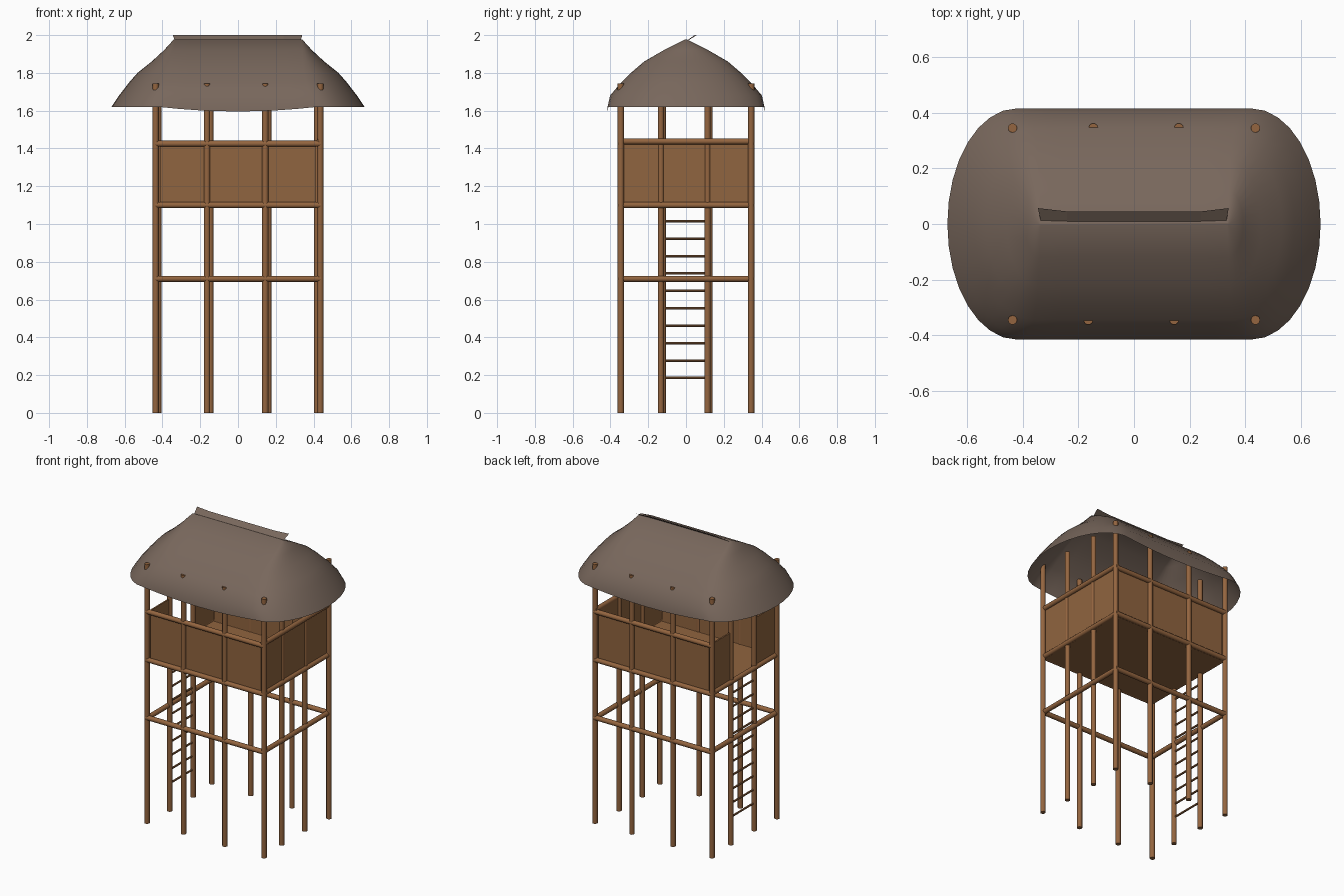
import bpy, math
from mathutils import Vector

if "Cube" in bpy.data.objects:
    bpy.data.objects.remove(bpy.data.objects["Cube"])


def mat(name, rgb):
    m = bpy.data.materials.new(name)
    m.diffuse_color = (*rgb, 1)
    m.use_nodes = True
    m.node_tree.nodes["Principled BSDF"].inputs["Base Color"].default_value = m.diffuse_color
    return m


POLE = mat("pole_wood", (0.296, 0.130, 0.050))
BOARD = mat("board_wood", (0.280, 0.128, 0.050))
THATCH = mat("thatch", (0.188, 0.136, 0.107))


def mesh_object(name, verts, faces, material, smooth=False):
    me = bpy.data.meshes.new(name)
    me.from_pydata(verts, [], faces)
    me.materials.append(material)
    me.update()
    for p in me.polygons:
        p.use_smooth = smooth
    ob = bpy.data.objects.new(name, me)
    bpy.context.collection.objects.link(ob)
    return ob


def pole(name, a, b, r, n=12):
    a, b = Vector(a), Vector(b)
    bpy.ops.mesh.primitive_cylinder_add(vertices=n, radius=r, depth=(b - a).length,
                                        location=(a + b) / 2)
    ob = bpy.context.object
    ob.name = name
    ob.rotation_euler = (b - a).to_track_quat('Z', 'Y').to_euler()
    ob.data.materials.append(POLE)
    bpy.ops.object.shade_smooth_by_angle(angle=math.radians(40))


def board(name, lo, hi):
    lo, hi = Vector(lo), Vector(hi)
    bpy.ops.mesh.primitive_cube_add(size=1, location=(lo + hi) / 2)
    ob = bpy.context.object
    ob.name = name
    ob.scale = hi - lo
    ob.data.materials.append(BOARD)


# Upright posts
R, TOP = 0.0165, 1.745
posts = [(sx * 0.436, sy * 0.345) for sx in (-1, 1) for sy in (-1, 1)]
posts += [(-0.164, -0.345), (0.144, -0.345), (-0.146, 0.345), (0.161, 0.345)]
posts += [(0.418, -0.133), (0.418, 0.114), (-0.422, -0.123), (-0.422, 0.125)]
for x, y in posts:
    pole("post", (x, y, 0), (x, y, TOP), R)

# Horizontal rails at three heights (no top rail over the ladder doorway)
for z in (0.71, 1.10, 1.425):
    for s in (-1, 1):
        pole("long_rail", (-0.44, s * 0.347, z), (0.44, s * 0.347, z), 0.016)
        if z < 1.4 or s > 0:
            zz = z + (0.012 if z > 1.4 else 0)
            pole("short_rail", (s * 0.43, -0.355, zz), (s * 0.43, 0.355, zz), 0.016)

# Ladder rungs between the left middle posts
for k in range(10):
    z = 0.185 + 0.0922 * k
    pole("ladder_rung", (-0.422, -0.123, z), (-0.422, 0.125, z), 0.0065, 8)

# Floor and walls
board("floor", (-0.425, -0.34, 1.085), (0.425, 0.34, 1.105))
for s in (-1, 1):
    y = s * 0.338
    board("long_wall", (-0.412, y - 0.005, 1.09), (0.412, y + 0.005, 1.43))
board("right_wall", (0.417, -0.33, 1.09), (0.427, 0.335, 1.43))
board("left_wall_front", (-0.427, -0.335, 1.09), (-0.417, -0.125, 1.43))
board("left_wall_back", (-0.427, 0.125, 1.09), (-0.417, 0.335, 1.43))

# Thatched roof: stacked rounded rings (height, straight half length, end reach, half width)
levels = [(1.62, 0.42, 0.67, 0.415), (1.68, 0.385, 0.63, 0.402), (1.75, 0.36, 0.576, 0.343),
          (1.80, 0.35, 0.532, 0.292), (1.86, 0.345, 0.457, 0.222), (1.92, 0.34, 0.392, 0.118),
          (1.977, 0.335, 0.34, 0.004)]
NS, NE = 8, 16
verts, faces = [], []
for i, (z, half, reach, w) in enumerate(levels):
    for s in (1, -1):
        for k in range(NE):          # rounded end
            a = -math.pi / 2 + math.pi * k / NE
            verts.append((s * (half + (reach - half) * math.cos(a)), s * w * math.sin(a), z))
        for k in range(NS):          # straight side, eave sags a little
            x = half * (1 - 2 * k / NS)
            sag = 0.024 * (1 - (x / half) ** 2) if i == 0 else 0
            verts.append((s * x, s * w, z - sag))
N = 2 * (NS + NE)
for i in range(len(levels) - 1):
    for k in range(N):
        j = (k + 1) % N
        faces.append((i * N + k, i * N + j, (i + 1) * N + j, (i + 1) * N + k))
last = (len(levels) - 1) * N
faces.append(tuple(range(last, last + N)))
mesh_object("roof", verts, faces, THATCH, True)

# Tilted ridge strip with flared ends
rows = [(-0.335, 0.012, 0.057, -0.345), (-0.24, 0.007, 0.045, -0.24),
        (0.24, 0.007, 0.045, 0.24), (0.332, 0.012, 0.057, 0.34)]
v = []
for xb, yb, yt, xt in rows:
    v += [(xb, yb, 1.972), (xt, yt, 2.0)]
mesh_object("ridge_strip", v, [(2 * i, 2 * i + 2, 2 * i + 3, 2 * i + 1) for i in range(3)], THATCH)
